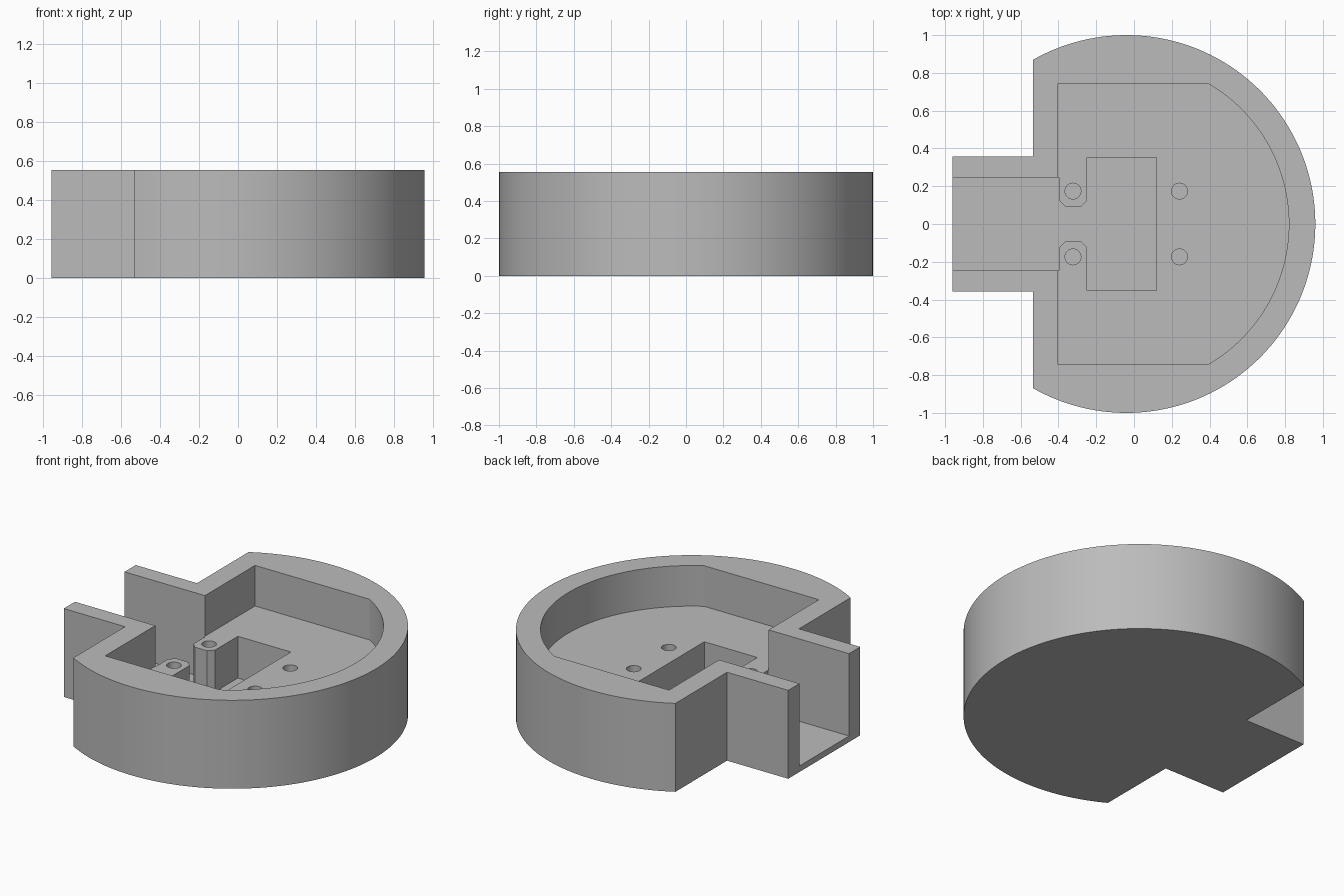
import bpy
import bmesh
from math import acos, asin, cos, sin, pi, radians

default_cube = bpy.data.objects.get("Cube")
if default_cube:
    bpy.data.objects.remove(default_cube)

HEIGHT, FLOOR, BASE = 0.555, 0.30, 0.038   # rim, cavity floor, channel floor
CENTRE_X = -0.04                           # centre of the round walls
ABOVE = 1.0                                # cutters reach past the rim

grey = bpy.data.materials.new("plain grey")
grey.use_nodes = True
colour = (0.5, 0.5, 0.5, 1)
grey.diffuse_color = colour
grey.node_tree.nodes["Principled BSDF"].inputs["Base Color"].default_value = colour


def arc(cx, cy, radius, start, end, steps):
    return [(cx + radius * cos(start + (end - start) * i / steps),
             cy + radius * sin(start + (end - start) * i / steps))
            for i in range(steps + 1)]


def mirrored(half):
    """Close a counter-clockwise outline from its half with y > 0."""
    return [(x, -y) for x, y in reversed(half)] + half


def prism(name, outline, bottom, top):
    mesh = bpy.data.meshes.new(name)
    bm = bmesh.new()
    face = bm.faces.new([bm.verts.new((x, y, bottom)) for x, y in outline])
    grown = bmesh.ops.extrude_face_region(bm, geom=[face])["geom"]
    for v in grown:
        if isinstance(v, bmesh.types.BMVert):
            v.co.z = top
    bmesh.ops.recalc_face_normals(bm, faces=bm.faces)
    bm.to_mesh(mesh)
    bm.free()
    mesh.materials.append(grey)
    obj = bpy.data.objects.new(name, mesh)
    bpy.context.collection.objects.link(obj)
    return obj


def cut(target, cutter):
    bpy.context.view_layer.objects.active = target
    mod = target.modifiers.new("cut", 'BOOLEAN')
    mod.operation, mod.solver, mod.object = 'DIFFERENCE', 'EXACT', cutter
    bpy.ops.object.modifier_apply(modifier=mod.name)
    bpy.data.objects.remove(cutter)


# Round body with a flat back and a straight arm
back_x = -0.535
turn = acos(back_x - CENTRE_X)
body_outline = arc(CENTRE_X, 0, 1.0, -turn, turn, 120)
body_outline += [(back_x, 0.357), (-0.96, 0.357), (-0.96, -0.357), (back_x, -0.357)]
housing = prism("housing", body_outline, 0, HEIGHT)

# Main cavity: round front, straight sides and back
turn = asin(0.743 / 0.86)
cavity = arc(CENTRE_X, 0, 0.86, -turn, turn, 80) + [(-0.402, 0.743), (-0.402, -0.743)]
cut(housing, prism("cavity_cutter", cavity, FLOOR, ABOVE))

# Arm channel, narrow gap between the chamfered posts, and rectangular pocket
channel_half = [(0.12, 0.353), (-0.248, 0.353), (-0.248, 0.125), (-0.28, 0.093),
                (-0.365, 0.093), (-0.397, 0.125), (-0.397, 0.246), (-1.1, 0.246)]
cut(housing, prism("channel_cutter", mirrored(channel_half), BASE, ABOVE))

# Four screw holes
for x in (-0.323, 0.241):
    for y in (-0.174, 0.174):
        hole = arc(x, y, 0.042, 0, 2 * pi, 32)[:-1]
        cut(housing, prism("hole_cutter", hole, BASE, ABOVE))

# Smooth round walls, crisp corners
bpy.ops.object.select_all(action='DESELECT')
housing.select_set(True)
bpy.context.view_layer.objects.active = housing
bpy.ops.object.shade_smooth_by_angle(angle=radians(25))
